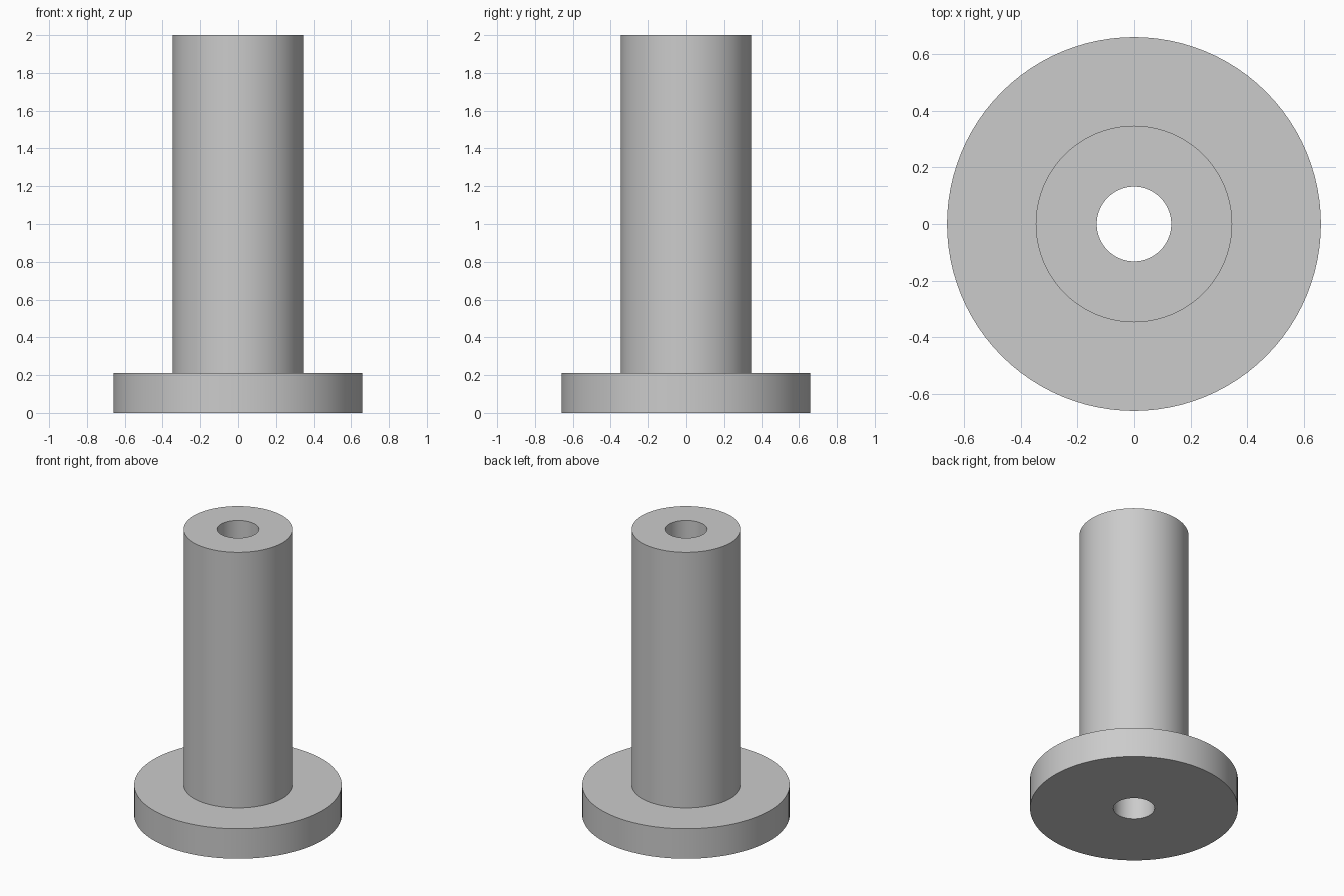
import bpy
import bmesh
import math

SEGMENTS = 96
FLANGE_R, TUBE_R, BORE_R = 0.66, 0.347, 0.132
FLANGE_TOP, HEIGHT = 0.21, 2.0

cube = bpy.data.objects.get("Cube")
if cube:
    bpy.data.objects.remove(cube, do_unlink=True)


def make_material(name, color):
    mat = bpy.data.materials.new(name)
    mat.use_nodes = True
    mat.diffuse_color = color
    mat.node_tree.nodes["Principled BSDF"].inputs["Base Color"].default_value = color
    return mat


def lathe(name, profile, mat):
    """Revolve a closed (radius, height) profile around the z axis."""
    bm = bmesh.new()
    verts = [bm.verts.new((r, 0, z)) for r, z in profile]
    edges = [bm.edges.new((v, verts[(i + 1) % len(verts)])) for i, v in enumerate(verts)]
    bmesh.ops.spin(bm, geom=verts + edges, cent=(0, 0, 0), axis=(0, 0, 1),
                   angle=math.tau, steps=SEGMENTS, use_merge=True)
    bmesh.ops.remove_doubles(bm, verts=bm.verts[:], dist=0.0001)
    bmesh.ops.recalc_face_normals(bm, faces=bm.faces[:])
    mesh = bpy.data.meshes.new(name)
    bm.to_mesh(mesh)
    bm.free()
    mesh.materials.append(mat)
    obj = bpy.data.objects.new(name, mesh)
    bpy.context.collection.objects.link(obj)
    bpy.ops.object.select_all(action="DESELECT")
    obj.select_set(True)
    bpy.context.view_layer.objects.active = obj
    bpy.ops.object.shade_smooth_by_angle(angle=math.radians(30))
    return obj


# Flanged tube with a bore running right through
grey = make_material("light_grey", (0.6, 0.6, 0.6, 1))
lathe("flanged_bushing", [
    (BORE_R, 0), (FLANGE_R, 0), (FLANGE_R, FLANGE_TOP),
    (TUBE_R, FLANGE_TOP), (TUBE_R, HEIGHT), (BORE_R, HEIGHT),
], grey)
